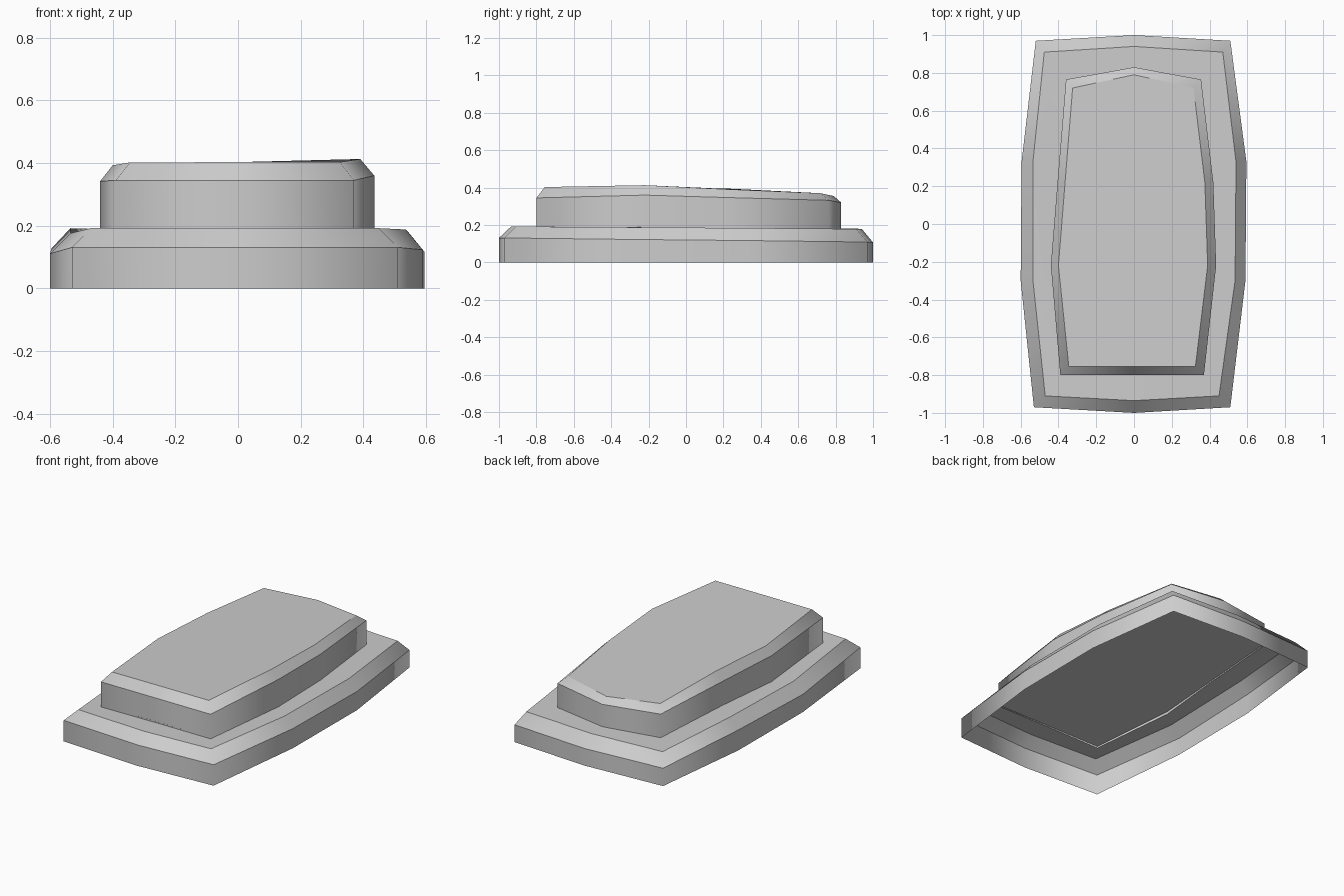
import bpy
import bmesh

old = bpy.data.objects.get("Cube")
if old:
    bpy.data.objects.remove(old, do_unlink=True)

GREY = (0.61, 0.61, 0.61, 1)
grey = bpy.data.materials.new("plain grey")
grey.use_nodes = True
grey.diffuse_color = GREY
grey.node_tree.nodes["Principled BSDF"].inputs["Base Color"].default_value = GREY

# Plan outlines, counter-clockwise from the front left corner
BASE = [(-.53, -.97), (0, -1), (.51, -.97), (.59, -.3), (.595, .33),
        (.51, .97), (0, 1), (-.52, .97), (-.595, .33), (-.6, -.3)]
BASE_TOP = [(-.47, -.91), (0, -.935), (.45, -.91), (.535, -.3), (.54, .33),
            (.47, .91), (0, .94), (-.475, .91), (-.535, .33), (-.535, -.3)]
TIER = [(-.39, -.8), (0, -.8), (.37, -.8), (.435, -.22), (.42, .22),
        (.355, .765), (0, .83), (-.36, .765), (-.405, .22), (-.44, -.22)]
TIER_TOP = [(-.345, -.755), (0, -.755), (.325, -.755), (.39, -.22), (.375, .22),
            (.315, .72), (0, .79), (-.325, .72), (-.365, .22), (-.4, -.22)]
# Slightly uneven heights of each outline, in the same order
FLOOR_Z = [0] * len(BASE)
SHOULDER_Z = [.131, .131, .131, .123, .117, .109, .107, .112, .128, .111]
LEDGE_Z = [.192, .192, .192, .188, .184, .179, .179, .181, .192, .176]
INNER_Z = [.188, .191, .191, .188, .184, .18, .18, .182, .188, .179]
PANEL_Z = [.198, .199, .199, .197, .195, .193, .193, .194, .196, .197]
TIER_Z = [.345, .345, .345, .36, .347, .332, .32, .33, .338, .342]
TOP_Z = [.402, .403, .403, .413, .391, .37, .355, .37, .395, .393]


def level(outline, heights):
    return [(x, y, z) for (x, y), z in zip(outline, heights)]


def loft(name, rings, cap_bottom=False, cap_top=False):
    """Join rings with smooth quads, keeping every ring a sharp edge."""
    bm = bmesh.new()
    loops = [[bm.verts.new(p) for p in ring] for ring in rings]
    for low, high in zip(loops, loops[1:]):
        n = len(low)
        for i in range(n):
            j = (i + 1) % n
            bm.faces.new((low[i], low[j], high[j], high[i]))
    if cap_bottom:
        bm.faces.new(loops[0][::-1])
    if cap_top:
        bm.faces.new(loops[-1])
    for face in bm.faces:
        face.smooth = True
    for ring in loops:
        for a, b in zip(ring, ring[1:] + ring[:1]):
            bm.edges.get((a, b)).smooth = False
    mesh = bpy.data.meshes.new(name)
    bm.to_mesh(mesh)
    bm.free()
    mesh.materials.append(grey)
    bpy.context.collection.objects.link(bpy.data.objects.new(name, mesh))


# Hollow base: wall, bevel and the ledge around the upper tier
loft("base_shell", [level(BASE, FLOOR_Z), level(BASE, SHOULDER_Z),
                    level(BASE_TOP, LEDGE_Z), level(TIER, INNER_Z)])

# Upper tier: wall and bevel up to the gently sloping top
loft("upper_tier", [level(TIER, INNER_Z), level(TIER, TIER_Z),
                    level(TIER_TOP, TOP_Z)], cap_top=True)

# Panel closing the underside of the upper tier, slightly recessed
loft("underside_panel", [level(TIER, PANEL_Z)], cap_bottom=True)
